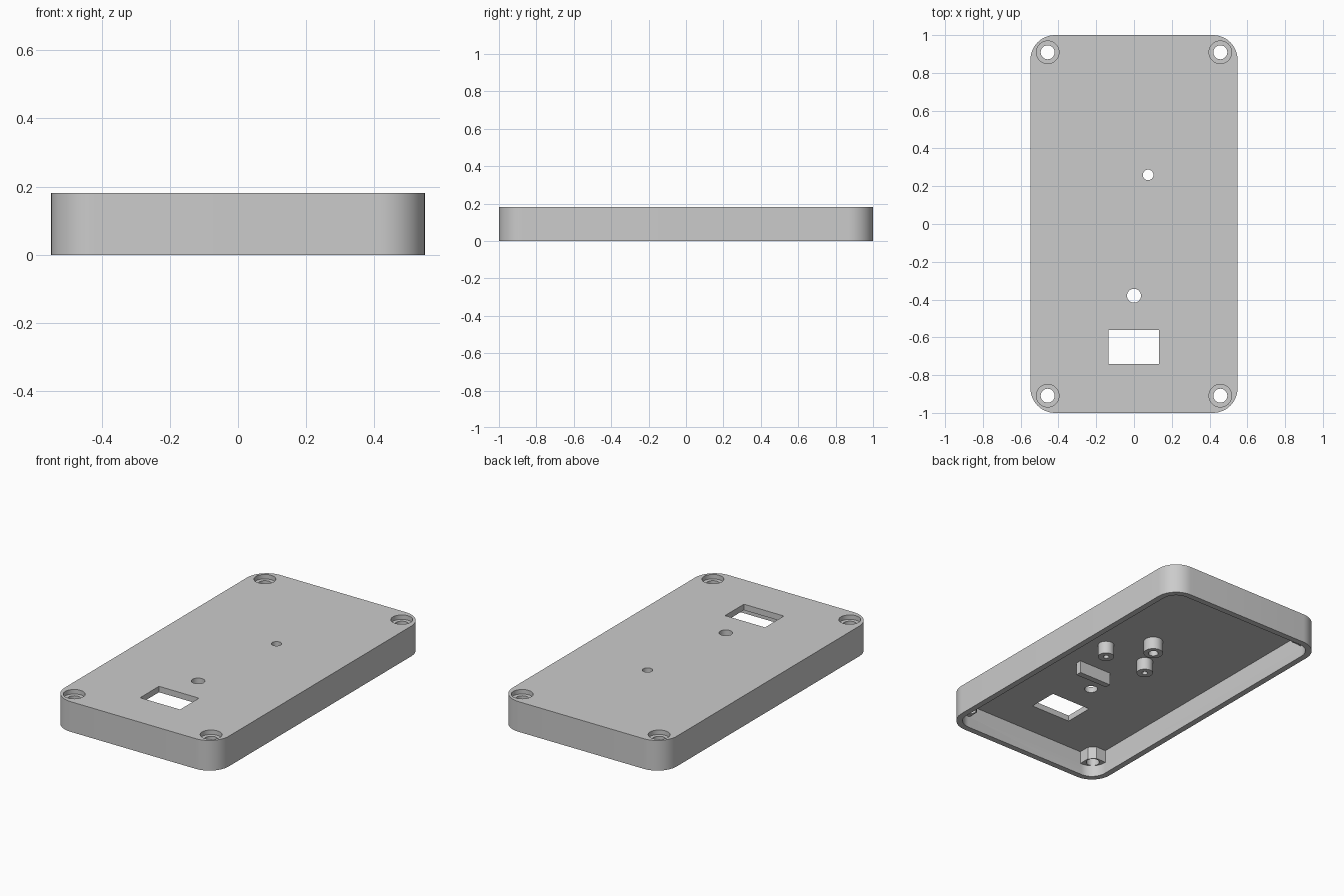
import bpy, bmesh, math
from mathutils import Matrix

cube = bpy.data.objects.get("Cube")
if cube:
    bpy.data.objects.remove(cube, do_unlink=True)

HALF_X, HALF_Y, HEIGHT = 0.548, 1.0, 0.182
WALL, CEILING, BOSS_Z = 0.036, 0.146, 0.07
BOSS_SIZE, CHAMFER, SCREW_INSET = 0.137, 0.035, 0.091

grey = bpy.data.materials.new("light_grey_plastic")
grey.use_nodes = True
COLOUR = (0.6, 0.6, 0.6, 1)
grey.diffuse_color = COLOUR
grey.node_tree.nodes["Principled BSDF"].inputs["Base Color"].default_value = COLOUR


def prism(name, outline, z0, z1):
    """Extrude a flat outline from z0 to z1."""
    bm = bmesh.new()
    face = bm.faces.new([bm.verts.new((x, y, z0)) for x, y in outline])
    top = bmesh.ops.extrude_face_region(bm, geom=[face])["geom"]
    for v in top:
        if isinstance(v, bmesh.types.BMVert):
            v.co.z = z1
    bmesh.ops.recalc_face_normals(bm, faces=bm.faces)
    mesh = bpy.data.meshes.new(name)
    bm.to_mesh(mesh)
    bm.free()
    obj = bpy.data.objects.new(name, mesh)
    bpy.context.collection.objects.link(obj)
    mesh.materials.append(grey)
    return obj


def circle(x, y, r, count=40):
    steps = [2 * math.pi * i / count for i in range(count)]
    return [(x + r * math.cos(a), y + r * math.sin(a)) for a in steps]


def rectangle(x, y, w, d):
    return [(x + sx * w / 2, y + sy * d / 2)
            for sx, sy in ((-1, -1), (1, -1), (1, 1), (-1, 1))]


def rounded(hx, hy, r, steps=12):
    points = []
    for k, (sx, sy) in enumerate(((1, 1), (-1, 1), (-1, -1), (1, -1))):
        for i in range(steps + 1):
            a = math.pi / 2 * (k + i / steps)
            points.append((sx * (hx - r) + r * math.cos(a),
                           sy * (hy - r) + r * math.sin(a)))
    return points


def cut(target, cutter):
    """Subtract the cutter from the target and discard it."""
    cutter.hide_render = True
    mod = target.modifiers.new("cut", "BOOLEAN")
    mod.operation, mod.solver, mod.object = "DIFFERENCE", "EXACT", cutter
    bpy.context.view_layer.objects.active = target
    bpy.ops.object.modifier_apply(modifier=mod.name)
    bpy.data.objects.remove(cutter, do_unlink=True)


def smooth(obj):
    bpy.ops.object.select_all(action="DESELECT")
    obj.select_set(True)
    bpy.context.view_layer.objects.active = obj
    bpy.ops.object.shade_smooth_by_angle(angle=math.radians(30))


CORNERS = [(sx, sy) for sx in (-1, 1) for sy in (-1, 1)]

# Hollow inside, leaving a chamfered screw boss in every corner
cavity = prism("cavity", rounded(HALF_X - WALL, HALF_Y - WALL, 0.093), -0.1, CEILING)
for sx, sy in CORNERS:
    ix, iy = HALF_X - BOSS_SIZE, HALF_Y - BOSS_SIZE
    ox, oy = HALF_X + 0.1, HALF_Y + 0.1
    outline = [(ix + CHAMFER, iy), (ox, iy), (ox, oy), (ix, oy), (ix, iy + CHAMFER)]
    cut(cavity, prism("boss", [(sx * x, sy * y) for x, y in outline], BOSS_Z, 0.3))

# Shell with rounded corners
shell = prism("cover_shell", rounded(HALF_X, HALF_Y, 0.13), 0, HEIGHT)
cut(shell, cavity)

# Counterbored screw holes
for sx, sy in CORNERS:
    x, y = sx * (HALF_X - SCREW_INSET), sy * (HALF_Y - SCREW_INSET)
    cut(shell, prism("counterbore", circle(x, y, 0.06), HEIGHT - 0.027, 0.3))
    cut(shell, prism("screw_hole", circle(x, y, 0.037), -0.1, 0.3))

# Openings in the top plate
cut(shell, prism("display_window", rectangle(-0.002, -0.65, 0.267, 0.18), -0.1, 0.3))
cut(shell, prism("round_opening", circle(0, -0.38, 0.037), -0.1, 0.3))
cut(shell, prism("small_opening", circle(0.075, 0.26, 0.028), -0.1, 0.3))
smooth(shell)

# Hollow posts below the plate
POSTS = (("button_guide", 0.075, 0.26, 0.055, 0.028),
         ("left_standoff", 0.255, 0.057, 0.046, 0.016),
         ("right_standoff", -0.032, 0.057, 0.046, 0.016))
for name, x, y, outer, inner in POSTS:
    post = prism(name, circle(x, y, outer), BOSS_Z, CEILING + 0.003)
    cut(post, prism("bore", circle(x, y, inner), -0.1, 0.3))
    smooth(post)

# Support rib below the plate
prism("support_rib", rectangle(0.143, -0.19, 0.22, 0.036), BOSS_Z, CEILING + 0.003)
